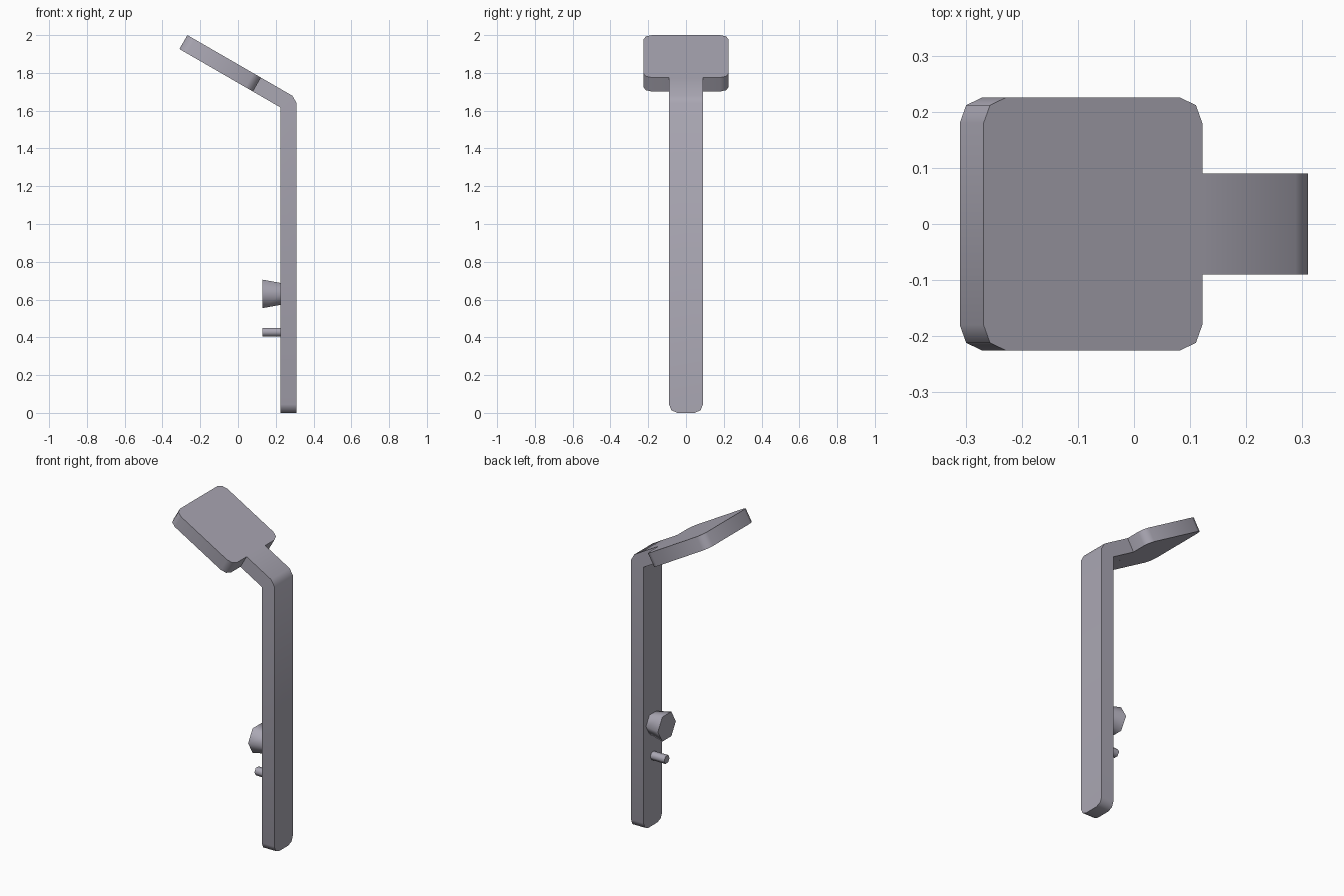
import bpy, bmesh, math
from mathutils import Matrix

cube = bpy.data.objects.get("Cube")
if cube:
    bpy.data.objects.remove(cube, do_unlink=True)

grey = bpy.data.materials.new("warm_grey")
grey.use_nodes = True
grey.diffuse_color = (0.40, 0.385, 0.45, 1)
grey.node_tree.nodes["Principled BSDF"].inputs["Base Color"].default_value = grey.diffuse_color

THICK = 0.085
TILT = math.radians(30)


def finish(name, bm, angle):
    """Turn the bmesh into a shaded object."""
    bmesh.ops.recalc_face_normals(bm, faces=bm.faces)
    mesh = bpy.data.meshes.new(name)
    bm.to_mesh(mesh)
    bm.free()
    mesh.materials.append(grey)
    obj = bpy.data.objects.new(name, mesh)
    bpy.context.collection.objects.link(obj)
    bpy.ops.object.select_all(action='DESELECT')
    obj.select_set(True)
    bpy.context.view_layer.objects.active = obj
    bpy.ops.object.shade_smooth_by_angle(angle=math.radians(angle))
    return obj


def round_edges(bm, edges, radius):
    bmesh.ops.bevel(bm, geom=edges, offset=radius, offset_type='OFFSET',
                    segments=2, profile=0.5, affect='EDGES')


# Bent arm: side profile extruded across its width, rounded at the foot
bm = bmesh.new()
profile = [(0.225, 0), (0.31, 0), (0.31, 1.641), (0.288, 1.679),
           (0.1217, 1.775), (0.0792, 1.7014), (0.225, 1.617)]
side = bm.faces.new([bm.verts.new((x, -0.09, z)) for x, z in profile])
ext = bmesh.ops.extrude_face_region(bm, geom=[side])
bmesh.ops.translate(bm, vec=(0, 0.18, 0),
                    verts=[v for v in ext["geom"] if isinstance(v, bmesh.types.BMVert)])
foot = [e for e in bm.edges
        if all(v.co.z < 0.01 for v in e.verts) and abs(e.verts[0].co.y - e.verts[1].co.y) < 0.01]
round_edges(bm, foot, 0.045)
finish("bent_arm", bm, 45)

# Tilted square head plate with rounded corners
bm = bmesh.new()
bmesh.ops.create_cube(bm, size=1, matrix=Matrix.Diagonal((0.45, 0.45, THICK, 1)))
corners = [e for e in bm.edges if abs(e.verts[0].co.z - e.verts[1].co.z) > 0.01]
round_edges(bm, corners, 0.045)
plate = finish("head_plate", bm, 45)
plate.location = (-0.0944, 0, 1.8507)
plate.rotation_euler.y = TILT


# Hexagonal pegs on the inner face of the arm
def peg(name, z, base_radius, tip_radius):
    bm = bmesh.new()
    bmesh.ops.create_cone(bm, cap_ends=True, segments=6, radius1=base_radius,
                          radius2=tip_radius, depth=0.095)
    # Turn a corner towards y, then point the axis along -x
    corner = max(bm.verts, key=lambda v: v.co.x)
    spin = Matrix.Rotation(math.pi / 2 - math.atan2(corner.co.y, corner.co.x), 4, 'Z')
    bm.transform(Matrix.Rotation(-math.pi / 2, 4, 'Y') @ spin)
    obj = finish(name, bm, 65)
    obj.location = (0.1775, 0, z)


peg("large_peg", 0.63, 0.067, 0.087)
peg("small_peg", 0.428, 0.026, 0.026)
